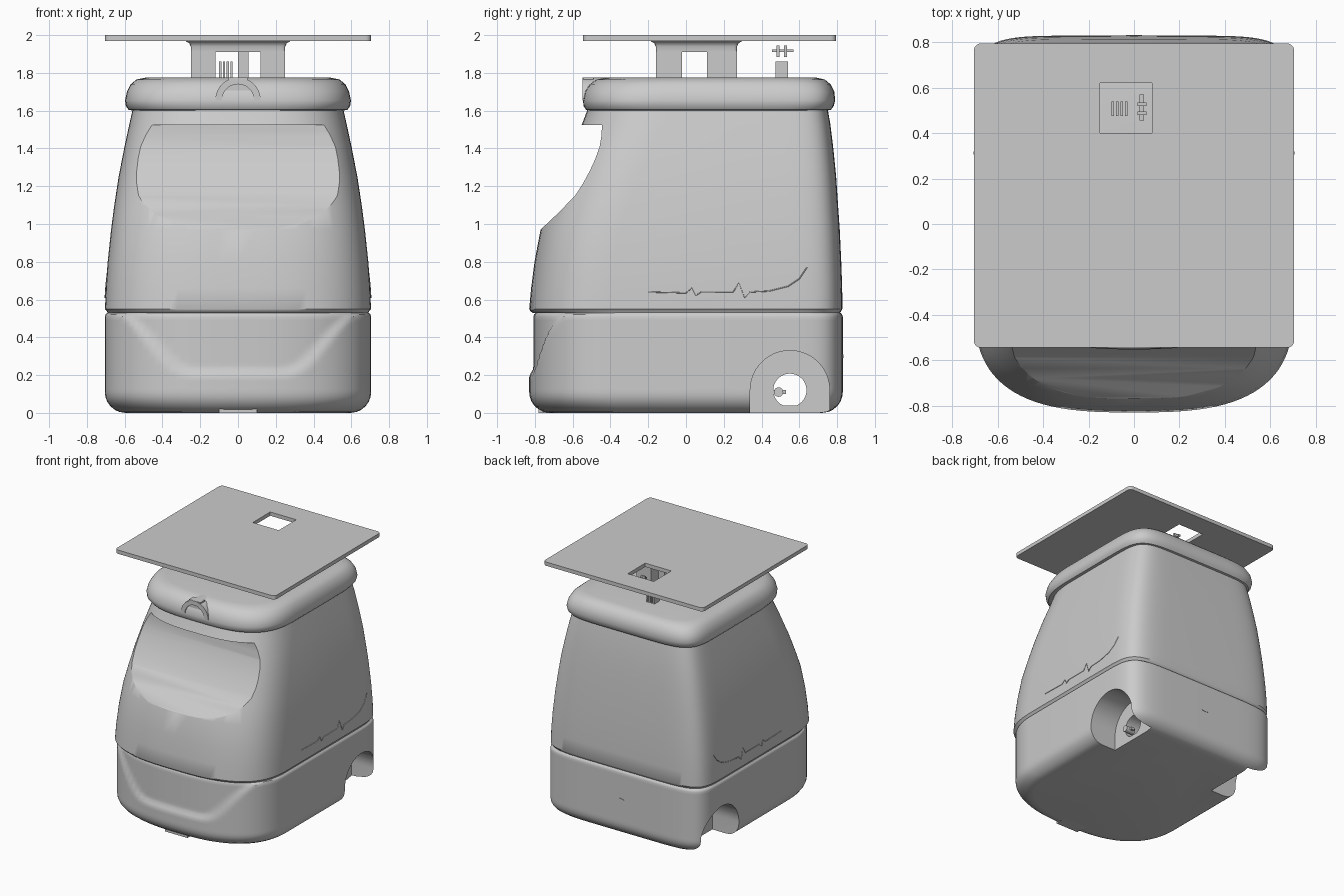
import bpy, bmesh, math

if "Cube" in bpy.data.objects:
    bpy.data.objects.remove(bpy.data.objects["Cube"])

grey = bpy.data.materials.new("plain grey")
grey.use_nodes = True
grey.diffuse_color = (0.6, 0.6, 0.6, 1)
grey.node_tree.nodes["Principled BSDF"].inputs["Base Color"].default_value = (0.6, 0.6, 0.6, 1)


def finish(name, bm, angle=35):
    bmesh.ops.recalc_face_normals(bm, faces=bm.faces)
    mesh = bpy.data.meshes.new(name)
    bm.to_mesh(mesh)
    bm.free()
    mesh.materials.append(grey)
    ob = bpy.data.objects.new(name, mesh)
    bpy.context.collection.objects.link(ob)
    smooth(ob, angle)
    return ob


def smooth(ob, angle=35):
    bpy.ops.object.select_all(action='DESELECT')
    ob.select_set(True)
    bpy.context.view_layer.objects.active = ob
    bpy.ops.object.shade_smooth_by_angle(angle=math.radians(angle))


def outline(hw, yf, yb, nf, nb, steps=24):
    """Plan outline: soft superellipse nose, squarer back."""
    ry = min(0.5, (yb - yf) / 2)
    pts = []
    for i in range(4 * steps):
        a = math.tau * i / (4 * steps)
        c, s = math.cos(a), math.sin(a)
        n = nb if s >= 0 else nf
        x = math.copysign(abs(c) ** (2 / n), c) * hw
        y = math.copysign(abs(s) ** (2 / n), s) * ry
        pts.append((x, y + (yb - ry if s >= 0 else yf + ry)))
    return pts


def loft(name, sections, nf, nb, shape=None):
    bm = bmesh.new()
    rings = []
    for z, hw, yf, yb in sections:
        ring = []
        for x, y in outline(hw, yf, yb, nf, nb):
            ring.append(bm.verts.new(shape(x, y, z) if shape else (x, y, z)))
        rings.append(ring)
    for a, b in zip(rings, rings[1:]):
        for i in range(len(a)):
            j = (i + 1) % len(a)
            bm.faces.new((a[i], a[j], b[j], b[i]))
    bm.faces.new(rings[0][::-1])
    bm.faces.new(rings[-1])
    return finish(name, bm)


def prism(name, pts, t0, t1, axis):
    place = {"X": lambda u, v, t: (t, u, v),
             "Y": lambda u, v, t: (u, t, v),
             "Z": lambda u, v, t: (u, v, t)}[axis]
    bm = bmesh.new()
    a = [bm.verts.new(place(u, v, t0)) for u, v in pts]
    b = [bm.verts.new(place(u, v, t1)) for u, v in pts]
    for i in range(len(a)):
        j = (i + 1) % len(a)
        bm.faces.new((a[i], a[j], b[j], b[i]))
    bm.faces.new(a[::-1])
    bm.faces.new(b)
    return finish(name, bm)


def box(name, x0, x1, y0, y1, z0, z1):
    return prism(name, [(x0, y0), (x1, y0), (x1, y1), (x0, y1)], z0, z1, "Z")


def arc(cu, cv, r, a0, a1, n):
    return [(cu + r * math.cos(math.radians(a0 + (a1 - a0) * i / n)),
             cv + r * math.sin(math.radians(a0 + (a1 - a0) * i / n))) for i in range(n + 1)]


def cut(ob, cutter):
    cutter.hide_render = True
    mod = ob.modifiers.new("cut", 'BOOLEAN')
    mod.operation = 'DIFFERENCE'
    mod.solver = 'EXACT'
    mod.object = cutter
    bpy.context.view_layer.objects.active = ob
    bpy.ops.object.modifier_apply(modifier=mod.name)
    bpy.data.objects.remove(cutter)
    smooth(ob)


def ease(t):
    t = max(0, min(1, t))
    return t * t * (3 - 2 * t)


# Lower base with rounded bottom edge and a shallow scoop in the nose
def scoop(x, y, z):
    if y < -0.3:
        edge = 0.19 + 0.33 * ease((abs(x) - 0.25) / 0.42)
        y += 0.022 * ease((z - edge) / 0.05)
    return x, y, z


R = 0.11
levels = [0, 0.005, 0.015, 0.035, 0.06, 0.085] + [0.11 + 0.02 * i for i in range(21)]
sections = []
for z in levels + [0.522, 0.532]:
    d = R - math.sqrt(R * R - (R - z) ** 2) if z < R else 0
    if z > 0.515:
        d = 0.004 if z < 0.53 else 0.016
    sections.append((z, 0.705 - d, -0.83 + d, 0.83 - d))
base = loft("lower_base", sections, 2.6, 7, scoop)

# Wheel wells and the axle passage
for s in (-1, 1):
    well = [(0.34, -0.05), (0.76, -0.05)] + arc(0.55, 0.12, 0.21, 0, 180, 28)
    cut(base, prism("well_cutter", well, s * 0.47, s * 0.9, "X"))
cut(base, prism("axle_cutter", arc(0.55, 0.12, 0.088, -65, 245, 30), -0.6, 0.6, "X"))
for s in (-1, 1):
    prism("axle_stub", arc(0.49, 0.11, 0.025, 0, 345, 23), s * 0.42, s * 0.5, "X")
    box("axle_bracket", s * 0.44, s * 0.47, 0.46, 0.53, 0.1, 0.12)

# Upper shell
shell = loft("upper_shell", [
    (0.528, 0.69, -0.81, 0.815), (0.54, 0.695, -0.825, 0.822), (0.55, 0.704, -0.83, 0.828),
    (0.66, 0.70, -0.82, 0.827), (0.8, 0.69, -0.802, 0.822), (0.97, 0.672, -0.77, 0.814),
    (1.1, 0.655, -0.725, 0.805), (1.25, 0.632, -0.67, 0.795), (1.4, 0.603, -0.61, 0.78),
    (1.53, 0.575, -0.55, 0.764), (1.61, 0.557, -0.52, 0.75)], 2.9, 7)

# Concave screen recess
recess = [(-1, 0.945), (-0.785, 0.95), (-0.77, 0.97), (-0.68, 1.055), (-0.587, 1.15), (-0.545, 1.215),
          (-0.51, 1.28), (-0.48, 1.345), (-0.457, 1.41), (-0.447, 1.47), (-0.445, 1.525), (-1, 1.525)]
cut(shell, prism("recess_cutter", recess, -0.9, 0.9, "X"))

# Rounded lid
loft("lid", [
    (1.6, 0.555, -0.51, 0.745), (1.605, 0.58, -0.53, 0.768), (1.625, 0.594, -0.543, 0.782),
    (1.655, 0.598, -0.545, 0.79), (1.7, 0.588, -0.535, 0.785), (1.74, 0.568, -0.51, 0.765),
    (1.765, 0.538, -0.475, 0.735), (1.775, 0.49, -0.42, 0.69)], 3.2, 6)

# Sensor arch on the lid front
prism("sensor_arch", arc(0, 1.655, 0.12, 0, 180, 24) + arc(0, 1.655, 0.085, 180, 0, 24),
      -0.548, -0.42, "Y")
prism("sensor_face", arc(0, 1.66, 0.09, 0, 180, 24), -0.53, -0.5, "Y")
box("sensor_tab", -0.05, 0.05, -0.545, -0.49, 1.755, 1.775)

# Table support: four legs under a flared head
for x0, x1 in ((-0.25, -0.12), (0.12, 0.25)):
    for y0, y1 in ((-0.16, -0.02), (0.11, 0.27)):
        box("support_leg", x0, x1, y0, y1, 1.77, 1.915)
loft("support_head", [
    (1.91, 0.25, -0.16, 0.27), (1.94, 0.25, -0.16, 0.27), (1.957, 0.258, -0.168, 0.278),
    (1.967, 0.275, -0.185, 0.295), (1.972, 0.29, -0.2, 0.31)], 40, 40)
box("support_post", 0, 0.055, 0.11, 0.27, 1.77, 1.92)

# Table top with a square opening
corners = []
for cx, cy, a in ((0.675, 0.765, 0), (-0.675, 0.765, 90), (-0.675, -0.515, 180), (0.675, -0.515, 270)):
    corners += arc(cx, cy, 0.03, a, a + 90, 6)
table = prism("table_top", corners, 1.97, 2.0, "Z")
cut(table, box("opening_cutter", -0.15, 0.08, 0.4, 0.62, 1.9, 2.1))

# Fittings below the opening
for i in range(4):
    x = -0.1 + 0.02 * i
    box("connector_fin", x, x + 0.012, 0.475, 0.54, 1.77, 1.86)
box("latch_bar", 0.025, 0.045, 0.455, 0.57, 1.91, 1.925)
for y in (0.48, 0.52):
    box("latch_block", 0.015, 0.055, y, y + 0.015, 1.885, 1.945)

# Front foot plate and back slot
box("front_foot_plate", -0.1, 0.1, -0.78, -0.68, 0.0, 0.025)
prism("back_slot", [(u * 0.035, 0.3 + v * 0.01) for u, v in arc(0, 0, 1, 0, 345, 23)],
      0.825, 0.833, "Y")

# Raised pulse line on each side
pulse = [(-0.2, 0.64), (0.0, 0.635), (0.03, 0.66), (0.05, 0.62), (0.08, 0.64), (0.25, 0.64), (0.28, 0.69),
         (0.31, 0.61), (0.34, 0.64), (0.44, 0.645), (0.54, 0.67), (0.6, 0.71), (0.64, 0.77)]
for s in (-1, 1):
    curve = bpy.data.curves.new("pulse_line", 'CURVE')
    curve.dimensions = '3D'
    curve.bevel_depth = 0.003
    line = curve.splines.new('POLY')
    line.points.add(len(pulse) - 1)
    for p, (y, z) in zip(line.points, pulse):
        half = 0.70 - (z - 0.66) * 0.07
        sag = max(0, y - 0.33) / 0.5
        x = half * (1 - sag ** 7) ** (1 / 7)
        p.co = (s * x, y, z, 1)
    curve.materials.append(grey)
    bpy.context.collection.objects.link(bpy.data.objects.new("pulse_line", curve))
